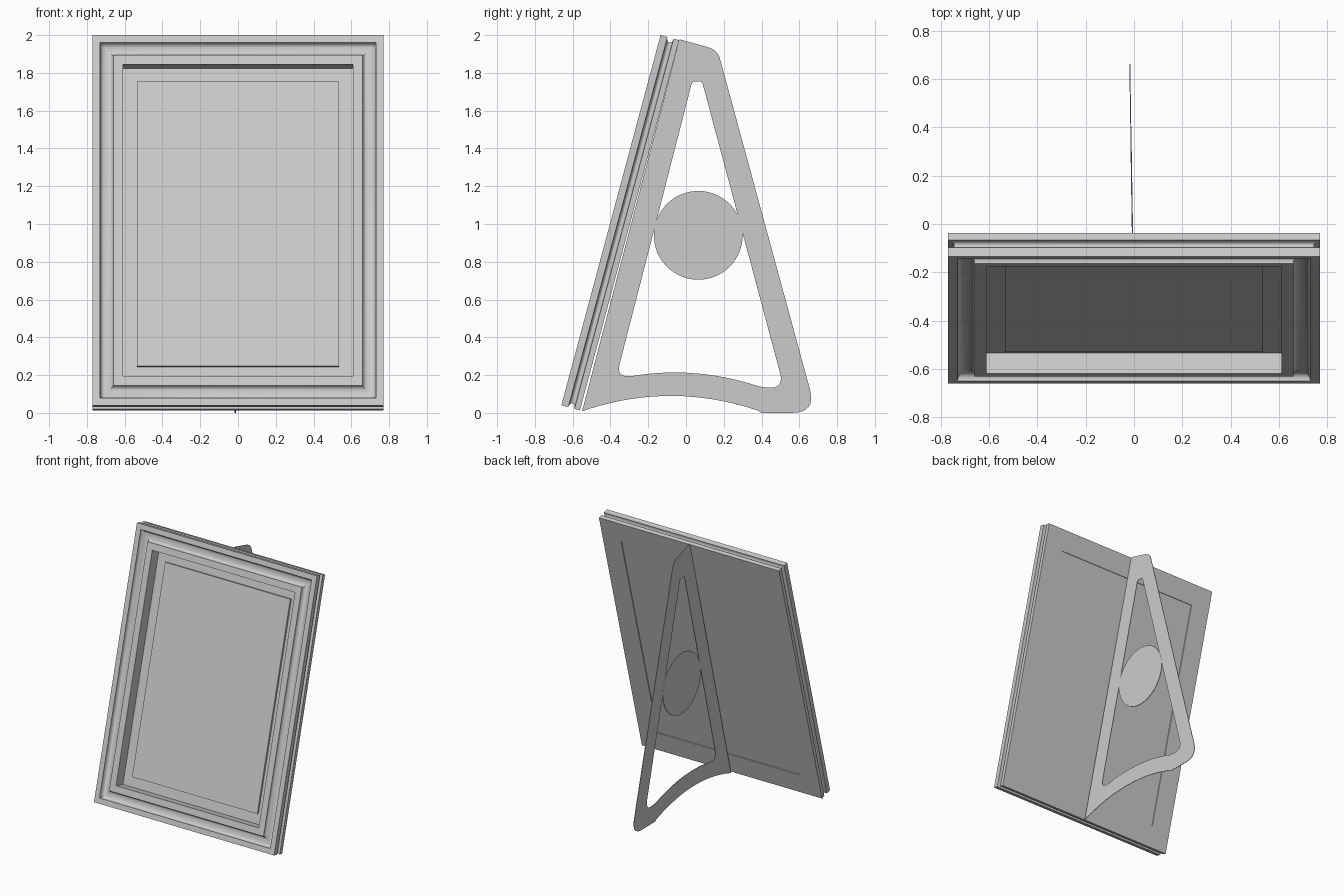
import bpy, bmesh, math
from mathutils import Vector, Euler

cube = bpy.data.objects.get("Cube")
if cube:
    bpy.data.objects.remove(cube)

TILT = math.radians(-15)
HALF_W, HEIGHT = 0.77, 2.029
FRAME_LOC = (0, -0.66, 0.04)

grey = bpy.data.materials.new("light_grey")
grey.use_nodes = True
grey.diffuse_color = (0.6, 0.6, 0.6, 1)
bsdf = next(n for n in grey.node_tree.nodes if n.type == 'BSDF_PRINCIPLED')
bsdf.inputs["Base Color"].default_value = grey.diffuse_color


def select(obj):
    bpy.ops.object.select_all(action='DESELECT')
    obj.select_set(True)
    bpy.context.view_layer.objects.active = obj


def finish(obj):
    obj.data.materials.append(grey)
    select(obj)
    bpy.ops.object.shade_smooth_by_angle(angle=math.radians(30))


def tilted_object(name, bm):
    """Local x is width, y is depth from the front, z is height up the frame."""
    bmesh.ops.recalc_face_normals(bm, faces=bm.faces)
    mesh = bpy.data.meshes.new(name)
    bm.to_mesh(mesh)
    bm.free()
    obj = bpy.data.objects.new(name, mesh)
    bpy.context.collection.objects.link(obj)
    obj.rotation_euler = (TILT, 0, 0)
    obj.location = FRAME_LOC
    finish(obj)
    return obj


def arc(cx, cy, rx, ry, start, end, steps=12):
    angles = [math.radians(start + (end - start) * i / steps) for i in range(steps + 1)]
    return [(cx + rx * math.cos(a), cy + ry * math.sin(a)) for a in angles]


# Picture frame: moulding profile (distance inward, depth) swept round mitred corners
profile = [(0, 0), (0.04, 0)]
profile += [(0.04, 0.004)] + arc(0.075, 0.004, 0.035, 0.028, 180, 0) + [(0.11, 0)]
profile += [(0.16, 0), (0.16, 0.102), (0, 0.102)]
profile += arc(0, 0.055, 0.026, 0.017, 90, -90)
bm = bmesh.new()
rings = []
for sx, top in ((-1, False), (1, False), (1, True), (-1, True)):
    rings.append([bm.verts.new((sx * (HALF_W - d), w, HEIGHT - d if top else d))
                  for d, w in profile])
n = len(profile)
for k in range(4):
    a, b = rings[k], rings[(k + 1) % 4]
    for i in range(n):
        j = (i + 1) % n
        bm.faces.new((a[i], a[j], b[j], b[i]))
tilted_object("frame_moulding", bm)


# Backing board and raised picture panel
def board(name, inset, front, back):
    bm = bmesh.new()
    bmesh.ops.create_cube(bm, size=1)
    size = Vector((2 * (HALF_W - inset), back - front, HEIGHT - 2 * inset))
    for v in bm.verts:
        v.co = Vector(c * s for c, s in zip(v.co, size))
        v.co += Vector((0, (front + back) / 2, HEIGHT / 2))
    tilted_object(name, bm)


board("backing_board", 0.16, 0.088, 0.096)
board("picture_panel", 0.235, 0.072, 0.088)


# Easel stand: flat plate with rounded corners and one tall opening
def rounded(corners):
    points = []
    for i, (x, y, r) in enumerate(corners):
        p = Vector((x, y))
        if r == 0:
            points.append(p)
            continue
        before = Vector(corners[i - 1][:2])
        after = Vector(corners[(i + 1) % len(corners)][:2])
        a = p + (before - p).normalized() * r
        b = p + (after - p).normalized() * r
        for s in range(9):
            t = s / 8
            points.append(a * (1 - t) ** 2 + p * 2 * t * (1 - t) + b * t * t)
    return points


def bow(x0, x1, peak_x, peak_z, sag, steps=12):
    """Shallow arch along the foot of the stand."""
    xs = [x0 + (x1 - x0) * i / steps for i in range(steps + 1)]
    return [(x, peak_z - sag * (x - peak_x) ** 2, 0) for x in xs]


outline = [(-0.035, 1.978, 0), (0.167, 1.922, 0.05), (0.69, 0, 0.13), (0.4, 0, 0)]
outline += bow(0.38, -0.55, -0.08, 0.09, 0.365)
opening = [(0.033, 1.755, 0.02), (0.085, 1.755, 0.02), (0.521, 0.125, 0.09)]
opening += bow(0.39, -0.28, -0.06, 0.214, 0.37) + [(-0.369, 0.19, 0.07)]

STAND_LOC = Vector((-0.007, 0, 0))
STAND_ROT = Euler((math.radians(90), 0, math.radians(90.9)))

curve = bpy.data.curves.new("easel_stand", 'CURVE')
curve.dimensions = '2D'
curve.fill_mode = 'BOTH'
curve.extrude = 0.002
for corners in (outline, opening):
    pts = rounded(corners)
    spline = curve.splines.new('POLY')
    spline.points.add(len(pts) - 1)
    for sp, p in zip(spline.points, pts):
        sp.co = (p[0], p[1], 0, 1)
    spline.use_cyclic_u = True
stand = bpy.data.objects.new("easel_stand", curve)
bpy.context.collection.objects.link(stand)
stand.rotation_euler = STAND_ROT
stand.location = STAND_LOC
select(stand)
bpy.ops.object.convert(target='MESH')
finish(bpy.context.view_layer.objects.active)

# Round disc bridging the two legs of the stand
centre = STAND_LOC + STAND_ROT.to_matrix() @ Vector((0.065, 0.94, 0))
bpy.ops.mesh.primitive_cylinder_add(vertices=64, radius=0.235, depth=0.005,
                                    location=centre, rotation=STAND_ROT)
disc = bpy.context.active_object
disc.name = "stand_disc"
finish(disc)
